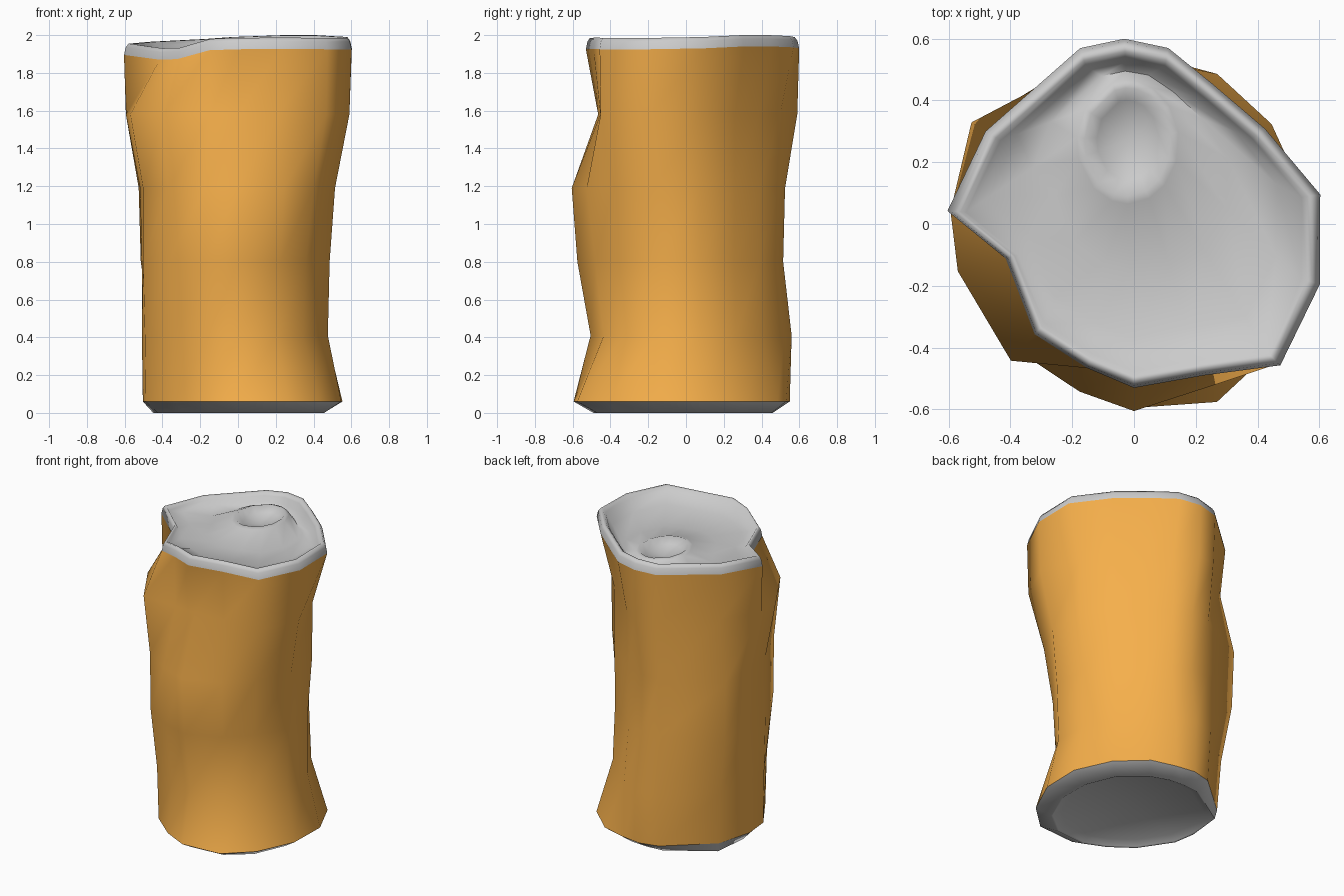
import bpy, bmesh, math

if "Cube" in bpy.data.objects:
    bpy.data.objects.remove(bpy.data.objects["Cube"])

# Shared column angles (degrees) around the crumpled can
ANG = [math.radians(a) for a in
       (9, 36, 61, 79, 93, 107, 148, 176, 195, 228, 252, 270, 295, 316, 342)]
N = len(ANG)

# Crumpled radius per column for each height
R_FOOT = (.46, .46, .46, .46, .46, .47, .50, .45, .44, .43, .45, .49, .52, .51, .48)
R_BOTTOM = (.56, .55, .555, .54, .55, .54, .515, .505, .505, .50, .54, .595, .635, .605, .575)
R_04 = (.475, .45, .46, .53, .56, .56, .54, .51, .51, .51, .505, .505, .48, .48, .50)
R_08 = (.475, .435, .445, .49, .515, .535, .607, .51, .52, .55, .555, .575, .53, .50, .51)
R_12 = (.505, .44, .445, .50, .525, .545, .62, .52, .52, .555, .57, .605, .58, .555, .54)
R_16 = (.51, .44, .44, .507, .59, .58, .535, .595, .59, .595, .48, .465, .50, .65, .62)
R_TOP = (.61, .524, .52, .58, .60, .595, .566, .605, .43, .48, .49, .53, .54, .658, .632)
Z_TOP = (1.93, 1.94, 1.94, 1.935, 1.93, 1.92, 1.905, 1.895, 1.87, 1.873,
         1.92, 1.925, 1.927, 1.925, 1.925)


def ring(radii, z, scale=1.0):
    """Closed ring of points; z is one height or one per column."""
    zs = z if isinstance(z, (tuple, list)) else [z] * N
    return [(r * scale * math.cos(a), r * scale * math.sin(a), h)
            for r, a, h in zip(radii, ANG, zs)]


def oval(cx, cy, rx, ry, z):
    return [(cx + rx * math.cos(a), cy + ry * math.sin(a), z) for a in ANG]


def blend(p, q, t, z):
    """Ring between two rings, with height z."""
    return [(a[0] + (b[0] - a[0]) * t, a[1] + (b[1] - a[1]) * t, z) for a, b in zip(p, q)]


def loft(name, rings, centre=None, colour=None, flip=False):
    bm = bmesh.new()
    vs = [[bm.verts.new(p) for p in r] for r in rings]
    for lo, hi in zip(vs, vs[1:]):
        for i in range(N):
            j = (i + 1) % N
            bm.faces.new((lo[i], lo[j], hi[j], hi[i]))
    if centre:
        c = bm.verts.new(centre)
        for i in range(N):
            bm.faces.new((vs[-1][i], vs[-1][(i + 1) % N], c))
    if flip:
        bmesh.ops.reverse_faces(bm, faces=bm.faces[:])
    me = bpy.data.meshes.new(name)
    bm.to_mesh(me)
    bm.free()
    ob = bpy.data.objects.new(name, me)
    bpy.context.collection.objects.link(ob)
    if colour:
        mat = bpy.data.materials.new(name + "_paint")
        mat.diffuse_color = colour
        mat.use_nodes = True
        mat.node_tree.nodes["Principled BSDF"].inputs["Base Color"].default_value = mat.diffuse_color
        me.materials.append(mat)
    bpy.ops.object.select_all(action='DESELECT')
    ob.select_set(True)
    bpy.context.view_layer.objects.active = ob
    bpy.ops.object.shade_smooth_by_angle(angle=math.radians(80))
    return ob


# Painted crumpled wall
loft("can_wall", [ring(R_BOTTOM, .06), ring(R_04, .41), ring(R_08, .8),
                  ring(R_12, 1.19), ring(R_16, 1.58), ring(R_TOP, Z_TOP)],
     colour=(.92, .43, .07, 1))


# Lid: rolled rim, sunken panel and oval mouth dimple with a raised lip
def rim(dz, s):
    return ring(R_TOP, [z + dz for z in Z_TOP], s)


inner = rim(.04, .90)
outer_lip = oval(-.02, .265, .165, .20, 1.945)
loft("can_lid", [rim(0, 1), rim(.04, .985), rim(.06, .96), rim(.058, .93), inner,
                 blend(inner, outer_lip, .2, 1.925), blend(inner, outer_lip, .6, 1.90),
                 outer_lip, oval(-.02, .265, .14, .175, 1.955),
                 oval(-.02, .27, .10, .13, 1.92)],
     centre=(-.02, .27, 1.895))

# Base: bevelled foot and recessed underside
loft("can_base", [ring(R_BOTTOM, .06), ring(R_FOOT, 0),
                  ring(R_FOOT, .005, .98), ring(R_FOOT, .03, .88)],
     centre=(0, 0, .05), flip=True)
